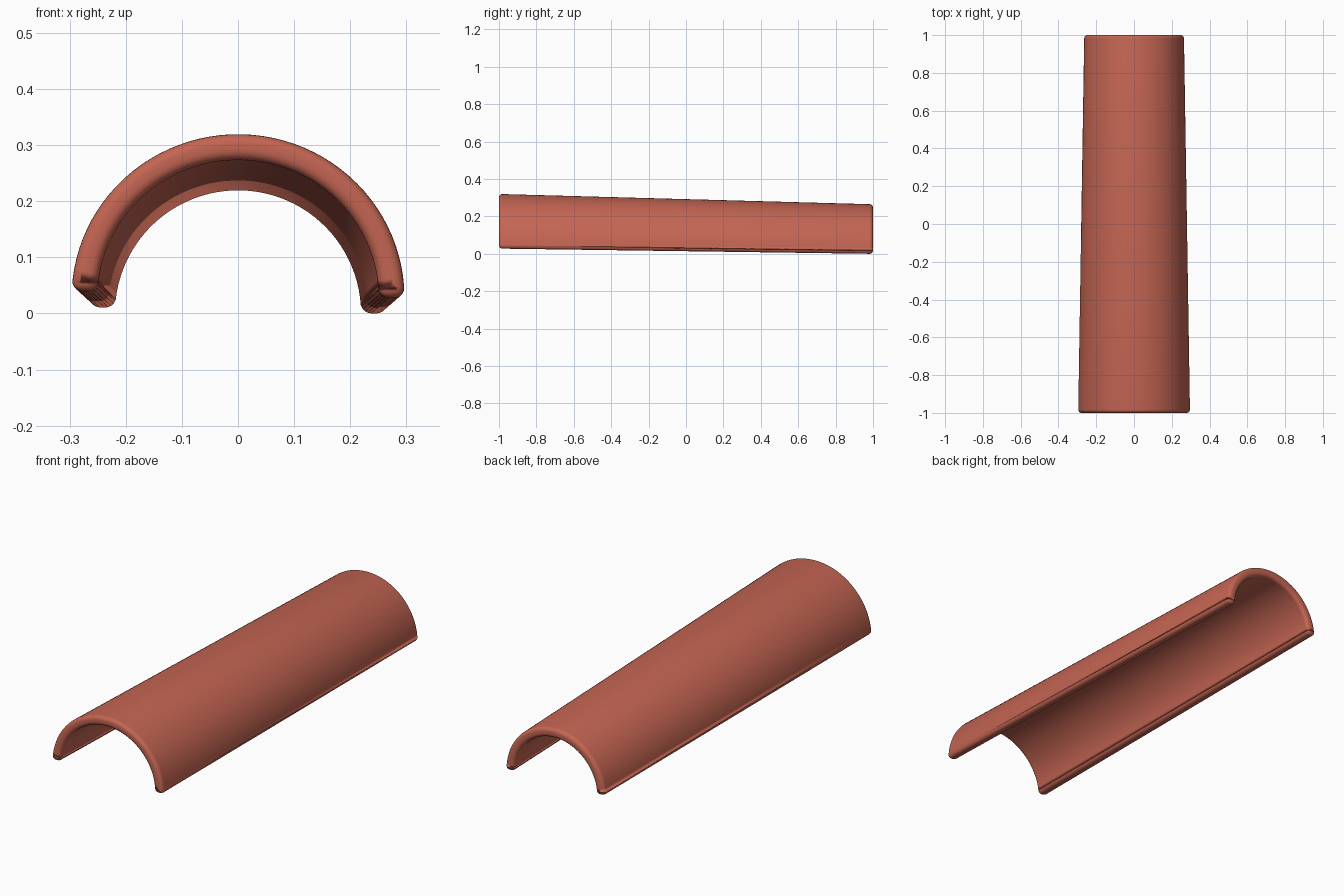
import bpy, bmesh, math

if "Cube" in bpy.data.objects:
    bpy.data.objects.remove(bpy.data.objects["Cube"])

SEG = 48
# station: y, half width, arc height, base z
STATIONS = [(-1.0, 0.297, 0.292, 0.028), (1.0, 0.265, 0.265, 0.0)]
THICK = 0.046
A0, A1 = 0.0, math.radians(177.5)   # left rim ends slightly higher


def arc(bm, station, inset):
    y, rx, rz, cz = station
    verts = []
    for i in range(SEG + 1):
        a = A0 + (A1 - A0) * i / SEG
        verts.append(bm.verts.new(((rx - inset) * math.cos(a), y,
                                   cz + (rz - inset) * math.sin(a))))
    return verts


# Tapered half-barrel roof tile
bm = bmesh.new()
fo, bo = (arc(bm, s, 0) for s in STATIONS)
fi, bi = (arc(bm, s, THICK) for s in STATIONS)
for i in range(SEG):
    for p, q in ((fo, bo), (bo, bi), (bi, fi), (fi, fo)):
        bm.faces.new((p[i], p[i + 1], q[i + 1], q[i]))
for i in (0, SEG):
    bm.faces.new((fo[i], bo[i], bi[i], fi[i]))
bmesh.ops.recalc_face_normals(bm, faces=bm.faces)
mesh = bpy.data.meshes.new("roof_tile")
bm.to_mesh(mesh)
bm.free()
tile = bpy.data.objects.new("roof_tile", mesh)
bpy.context.collection.objects.link(tile)

# Rounded edges
bev = tile.modifiers.new("rounded_edges", 'BEVEL')
bev.width = 0.018
bev.segments = 5
bev.limit_method = 'ANGLE'
bev.angle_limit = math.radians(40)
bev.use_clamp_overlap = False

for poly in mesh.polygons:
    poly.use_smooth = True

# Terracotta colour
mat = bpy.data.materials.new("terracotta")
mat.diffuse_color = (0.55, 0.13, 0.085, 1)
mat.use_nodes = True
mat.node_tree.nodes["Principled BSDF"].inputs["Base Color"].default_value = mat.diffuse_color
mesh.materials.append(mat)
